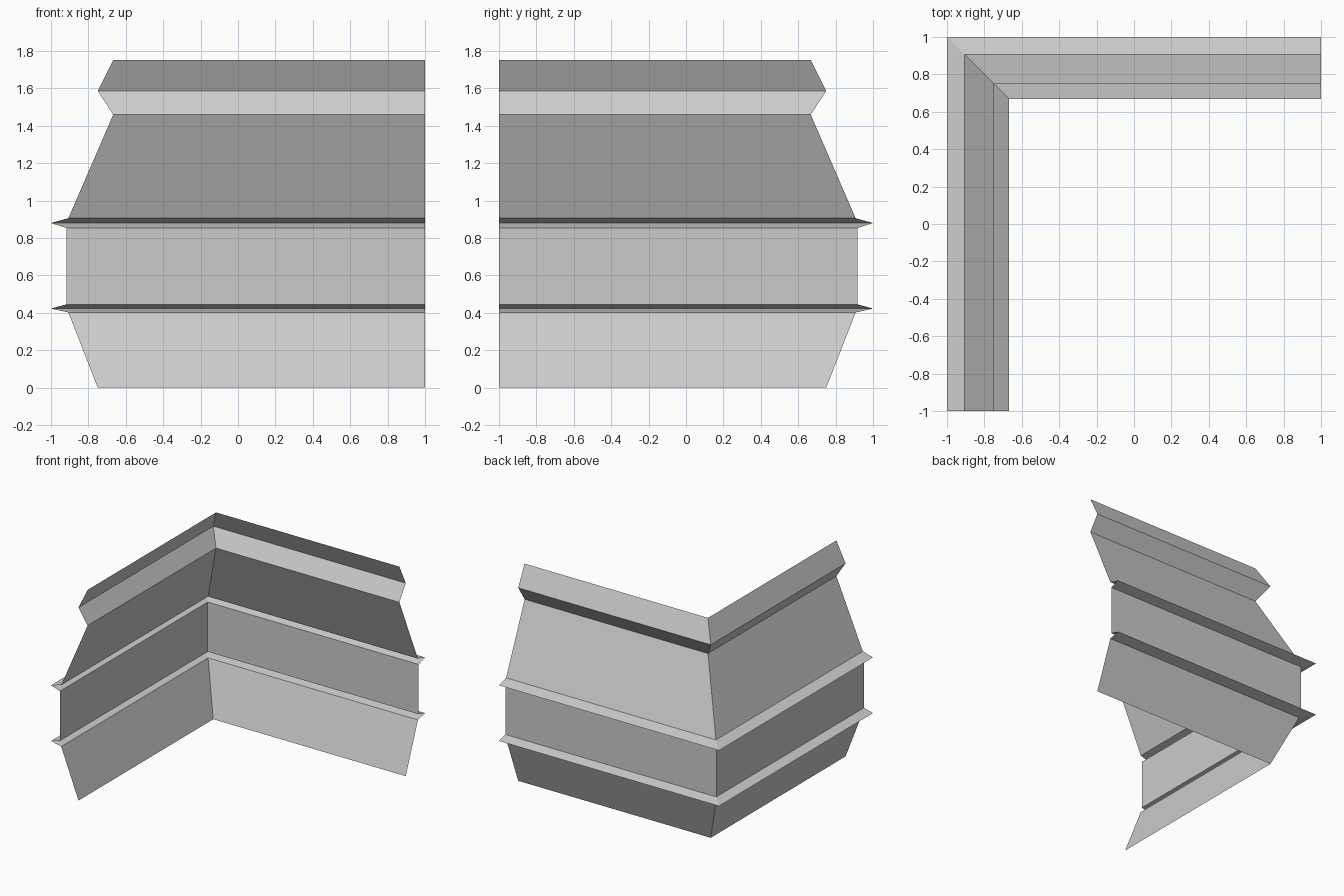
import bpy, bmesh

if "Cube" in bpy.data.objects:
    bpy.data.objects.remove(bpy.data.objects["Cube"])

# Wall cross-section: (distance from the centre, height), bottom to top
PROFILE = [
    (0.75, 0.0), (0.907, 0.402),                    # sloping skirt
    (1.0, 0.423), (0.918, 0.445),                   # lower rib
    (0.918, 0.854), (1.0, 0.88), (0.907, 0.906),    # upright band, upper rib
    (0.667, 1.46), (0.75, 1.586), (0.667, 1.753),   # sloping wall and parapet
]

# Sweep the open cross-section round the mitred corner
bm = bmesh.new()
rows = [[bm.verts.new(p) for p in ((-r, -1, z), (-r, r, z), (1, r, z))]
        for r, z in PROFILE]
for low, high in zip(rows, rows[1:]):
    for i in range(2):
        # winding faces outwards, away from the inner corner
        bm.faces.new((low[i], high[i], high[i + 1], low[i + 1]))
bm.normal_update()

# make sure the left wall faces -x
if bm.faces[:][0].normal.x > 0:
    bmesh.ops.reverse_faces(bm, faces=bm.faces[:])

mesh = bpy.data.meshes.new("corner_wall")
bm.to_mesh(mesh)
bm.free()
bpy.context.collection.objects.link(bpy.data.objects.new("corner_wall", mesh))
